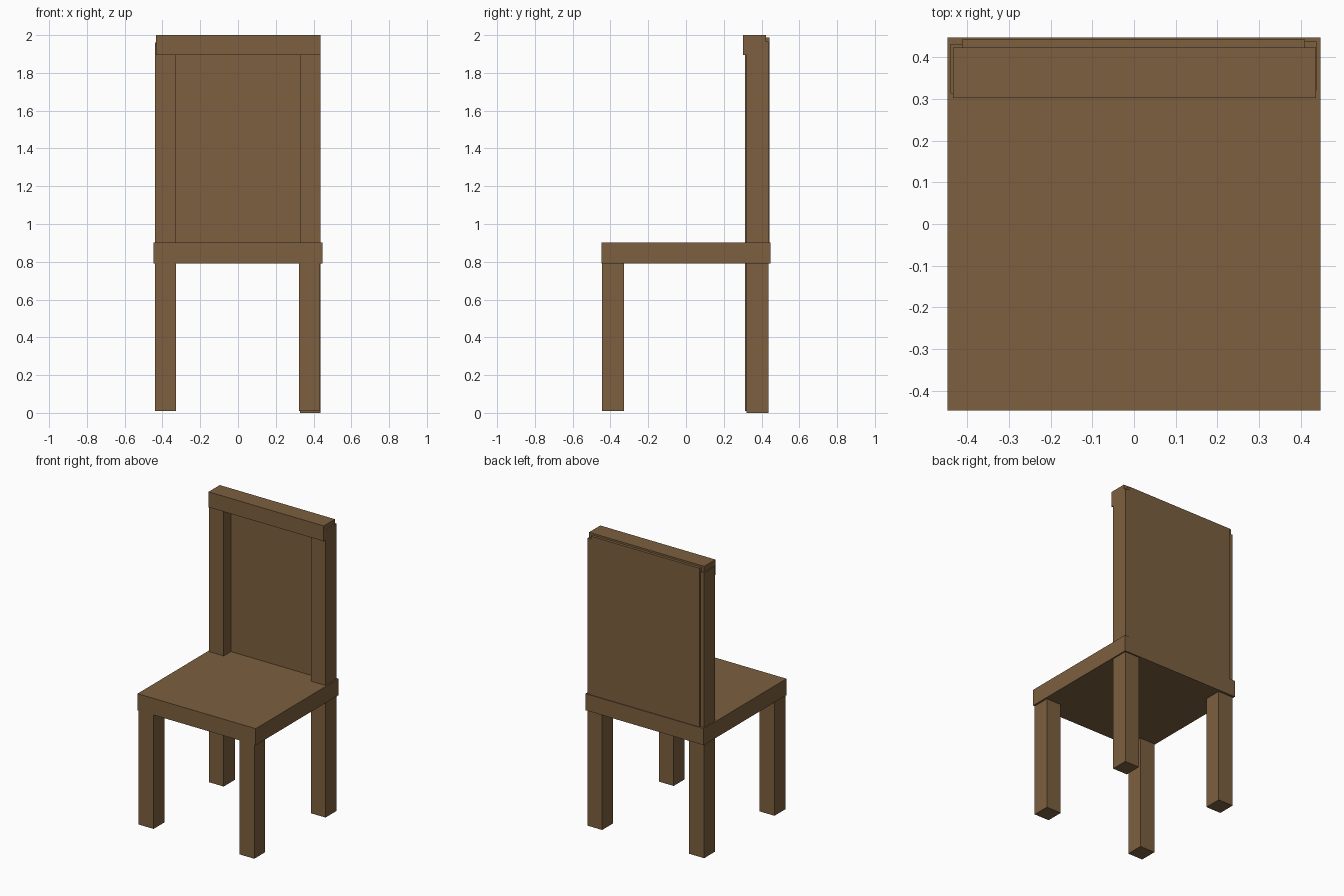
import bpy

if "Cube" in bpy.data.objects:
    bpy.data.objects.remove(bpy.data.objects["Cube"])

wood = bpy.data.materials.new("wood")
wood.diffuse_color = (0.2, 0.115, 0.05, 1)
wood.use_nodes = True
wood.node_tree.nodes["Principled BSDF"].inputs["Base Color"].default_value = wood.diffuse_color


def box(name, x, y, z):
    """Axis-aligned box from (min, max) ranges."""
    bpy.ops.mesh.primitive_cube_add(
        size=1, location=[(a + b) / 2 for a, b in (x, y, z)])
    ob = bpy.context.object
    ob.name = name
    for v in ob.data.vertices:
        for i, (a, b) in enumerate((x, y, z)):
            v.co[i] *= b - a
    ob.data.materials.append(wood)
    return ob


# Seat slab
box("seat", (-0.447, 0.447), (-0.447, 0.447), (0.79, 0.903))

# Short front legs
box("front_leg_left", (-0.44, -0.327), (-0.445, -0.327), (0.01, 0.80))
box("front_leg_right", (0.322, 0.435), (-0.445, -0.327), (0.01, 0.80))

# Back legs continue upward as the backrest posts
box("back_leg_left", (-0.44, -0.327), (0.313, 0.432), (0.01, 1.96))
box("back_leg_right", (0.327, 0.438), (0.32, 0.438), (0.0, 1.965))

# Backrest panel and the rail across its top
box("back_panel", (-0.412, 0.41), (0.39, 0.442), (0.89, 1.988))
box("top_rail", (-0.434, 0.437), (0.302, 0.423), (1.895, 2.0))
